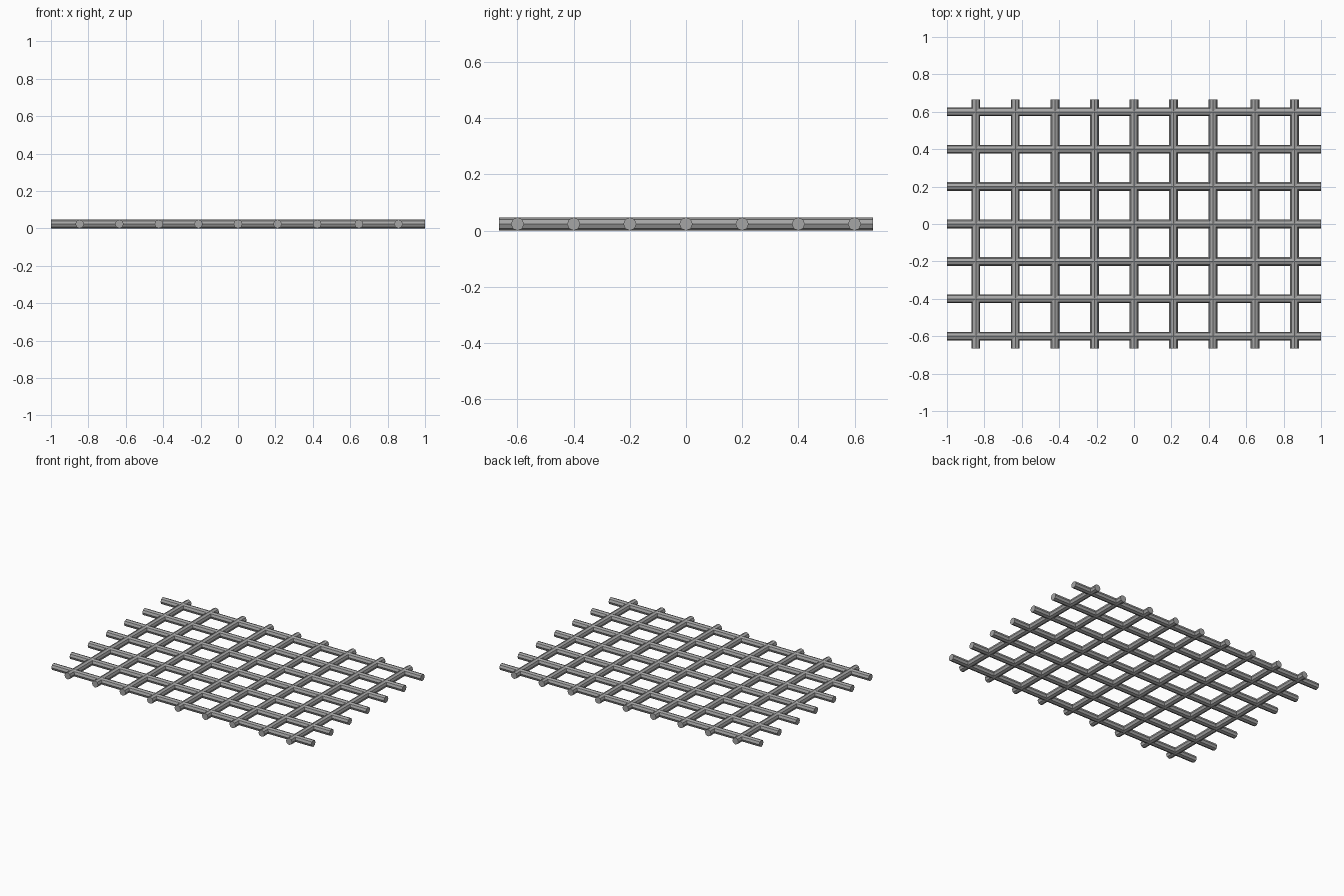
import bpy
from math import pi

if "Cube" in bpy.data.objects:
    bpy.data.objects.remove(bpy.data.objects["Cube"])

R = 0.0235      # rod radius
SIDES = 8

steel = bpy.data.materials.new("dark_steel")
steel.diffuse_color = (0.38, 0.38, 0.38, 1)
steel.use_nodes = True
steel.node_tree.nodes["Principled BSDF"].inputs["Base Color"].default_value = steel.diffuse_color


def rod(name, length, loc, rot):
    bpy.ops.mesh.primitive_cylinder_add(vertices=SIDES, radius=R, depth=length,
                                        location=loc, rotation=rot)
    ob = bpy.context.object
    ob.name = name
    ob.data.materials.append(steel)
    return ob


# long rods running left to right
for i in range(7):
    rod(f"long_rod_{i + 1}", 2.0, (0, (i - 3) * 0.2, R), (0, pi / 2, 0))

# cross rods running front to back (the right pair sits slightly further out)
for i in range(9):
    x = (i - 4) * 0.2115 + (0.012 if i > 6 else 0)
    rod(f"cross_rod_{i + 1}", 1.33, (x, 0, R), (pi / 2, 0, 0))
